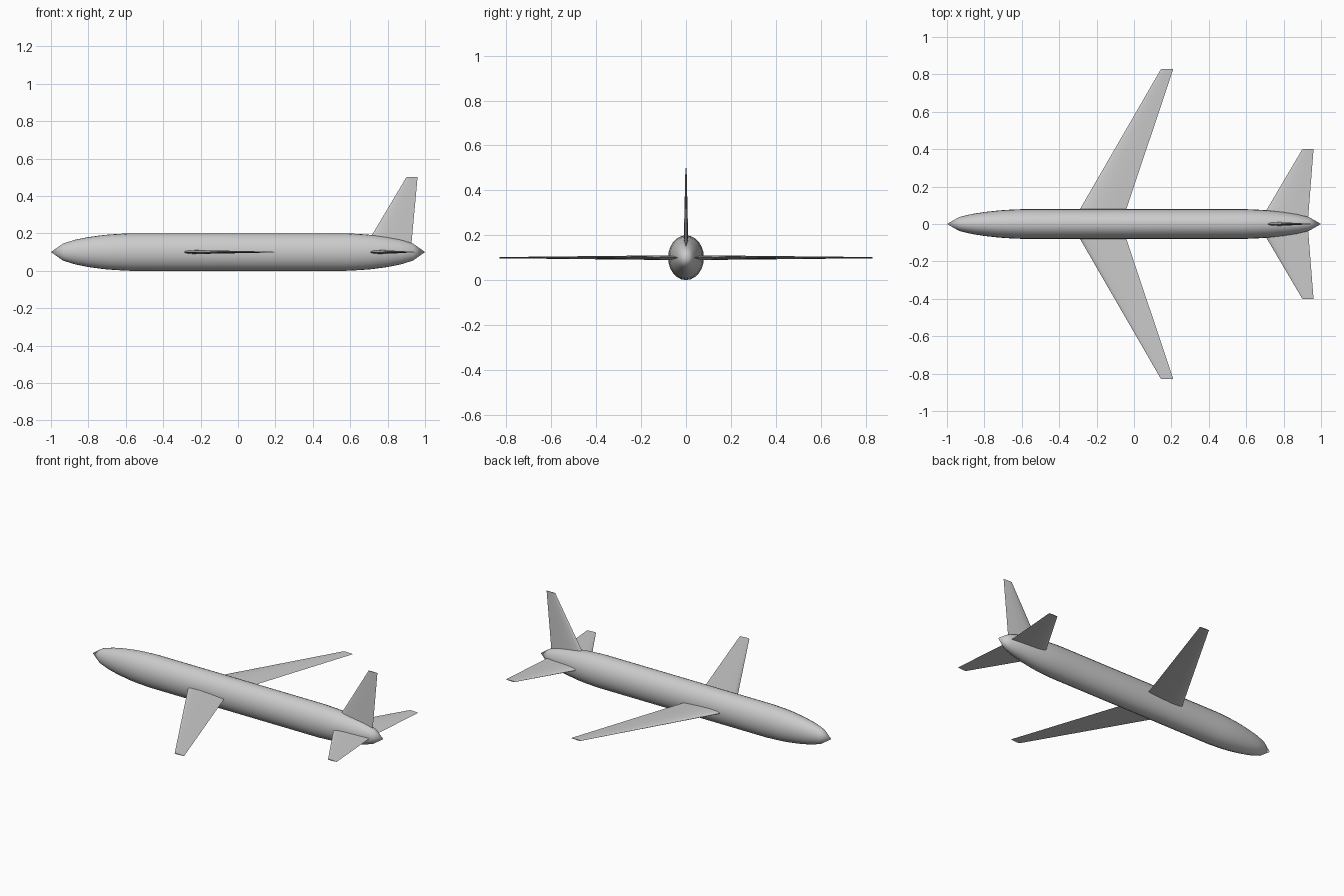
import bpy, bmesh, math
from mathutils import Vector

if "Cube" in bpy.data.objects:
    bpy.data.objects.remove(bpy.data.objects["Cube"])

grey = bpy.data.materials.new("light_grey")
grey.diffuse_color = (0.6, 0.6, 0.6, 1)
grey.use_nodes = True
grey.node_tree.nodes["Principled BSDF"].inputs["Base Color"].default_value = grey.diffuse_color
AXIS_Z = 0.1


def finish(name, bm, angle):
    bmesh.ops.recalc_face_normals(bm, faces=bm.faces)
    mesh = bpy.data.meshes.new(name)
    bm.to_mesh(mesh)
    bm.free()
    mesh.materials.append(grey)
    obj = bpy.data.objects.new(name, mesh)
    bpy.context.collection.objects.link(obj)
    bpy.ops.object.select_all(action='DESELECT')
    obj.select_set(True)
    bpy.context.view_layer.objects.active = obj
    bpy.ops.object.shade_smooth_by_angle(angle=math.radians(angle))
    return obj


def loft(bm, rings):
    for a, b in zip(rings, rings[1:]):
        n = len(a)
        for i in range(n):
            bm.faces.new((a[i], a[(i + 1) % n], b[(i + 1) % n], b[i]))


# Fuselage: oval tube with matching tapered ends
def fuselage(sides=24):
    half = [(-0.935, 0.46), (-0.87, 0.66), (-0.80, 0.80),
            (-0.72, 0.91), (-0.66, 0.96), (-0.58, 1.0)]
    stations = half + [(-x, r) for x, r in reversed(half)]
    bm = bmesh.new()
    rings = []
    for x, r in stations:
        rings.append([bm.verts.new((x, 0.08 * r * math.cos(a), AXIS_Z + 0.1 * r * math.sin(a)))
                      for a in (2 * math.pi * i / sides for i in range(sides))])
    loft(bm, rings)
    for tip_x, ring in ((-1, rings[0]), (1, rings[-1])):
        tip = bm.verts.new((tip_x, 0, AXIS_Z))
        for i in range(sides):
            bm.faces.new((tip, ring[i], ring[(i + 1) % sides]))
    finish("fuselage", bm, 60)


# Lifting surface: thin aerofoil lofted from root to tip along a span direction
def surface(name, span, root, tip, thickness):
    span = Vector(span)
    normal = Vector((1, 0, 0)).cross(span)
    half = [(0.02, 0.4), (0.1, 0.8), (0.3, 1.0), (0.6, 0.68), (0.85, 0.27)]
    section = [(0, 0)] + half + [(1, 0)] + [(c, -t) for c, t in reversed(half)]
    bm = bmesh.new()
    rings = []
    for dist, lead, trail in (root, tip):
        chord = trail - lead
        rings.append([bm.verts.new(Vector((lead + c * chord, 0, AXIS_Z)) + span * dist
                                   + normal * (t * thickness * chord)) for c, t in section])
    loft(bm, rings)
    for ring in rings:
        bm.faces.new(ring)
    finish(name, bm, 40)


fuselage()
for side, y in (("left", -1), ("right", 1)):
    surface(side + "_wing", (0, y, 0), (0.06, -0.30, -0.047), (0.83, 0.145, 0.21), 0.042)
    surface(side + "_tailplane", (0, y, 0), (0.02, 0.676, 0.93), (0.40, 0.90, 0.96), 0.045)
surface("tail_fin", (0, 0, 1), (0.03, 0.68, 0.926), (0.40, 0.90, 0.96), 0.045)
